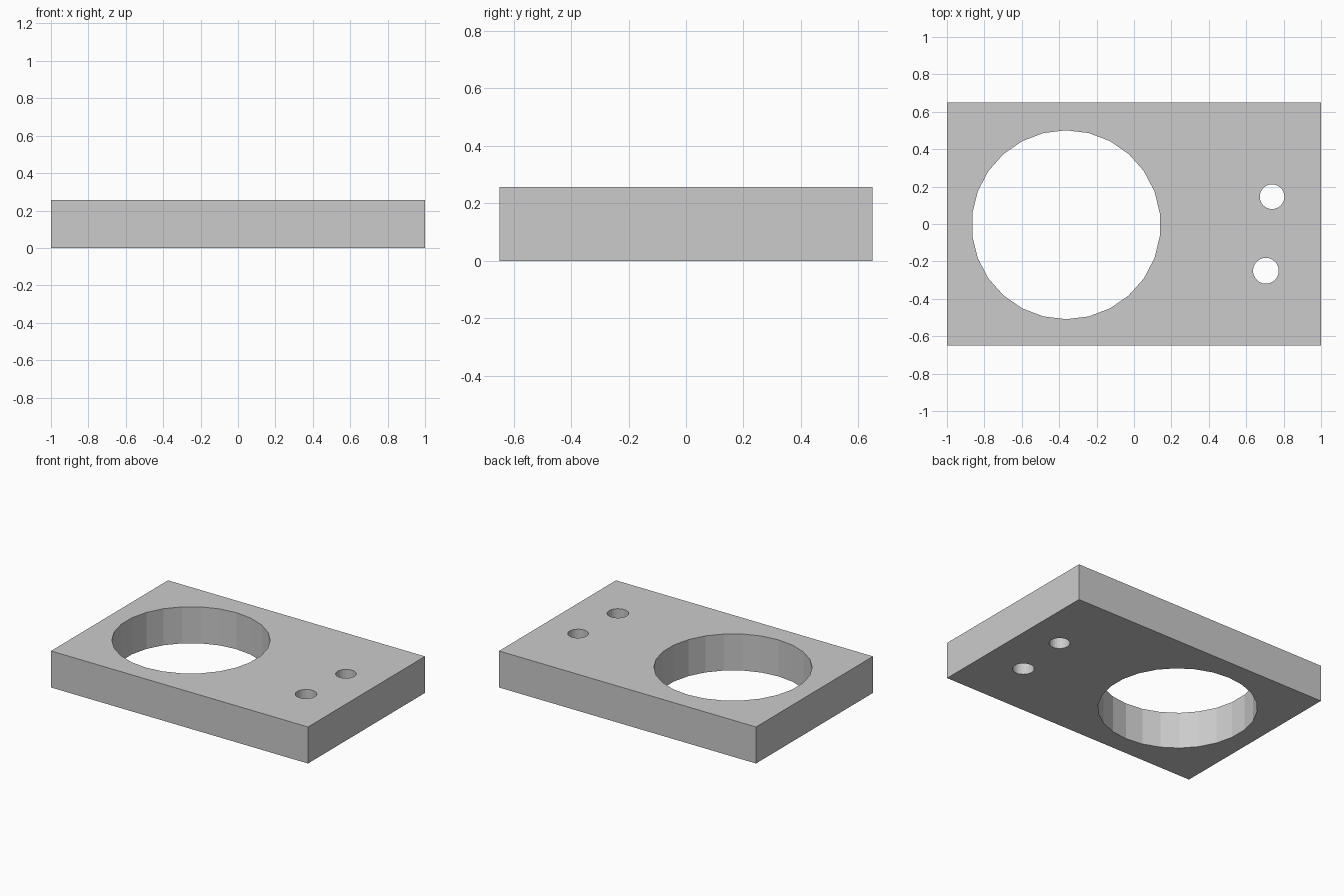
import bpy
import math

if "Cube" in bpy.data.objects:
    bpy.data.objects.remove(bpy.data.objects["Cube"])

HEIGHT = 0.257

# Rectangular block standing on the floor
bpy.ops.mesh.primitive_cube_add(size=1, location=(0, 0, HEIGHT / 2))
block = bpy.context.object
block.name = "drilled_block"
block.scale = (2.0, 1.3, HEIGHT)
bpy.ops.object.transform_apply(location=False, rotation=False, scale=True)


def drill(name, x, y, radius, sides):
    """Cut a vertical through hole in the block."""
    bpy.ops.mesh.primitive_cylinder_add(
        vertices=sides, radius=radius, depth=HEIGHT * 2,
        location=(x, y, HEIGHT / 2))
    cutter = bpy.context.object
    cutter.name = name + "_cutter"
    cutter.hide_render = True
    cutter.display_type = 'WIRE'
    mod = block.modifiers.new(name, 'BOOLEAN')
    mod.operation = 'DIFFERENCE'
    mod.solver = 'EXACT'
    mod.object = cutter
    bpy.context.view_layer.objects.active = block
    bpy.ops.object.modifier_apply(modifier=mod.name)
    bpy.data.objects.remove(cutter, do_unlink=True)


# One large opening and two small bolt holes
drill("large_hole", -0.363, -0.004, 0.505, 26)
drill("bolt_hole_back", 0.738, 0.146, 0.066, 26)
drill("bolt_hole_front", 0.705, -0.25, 0.069, 26)
